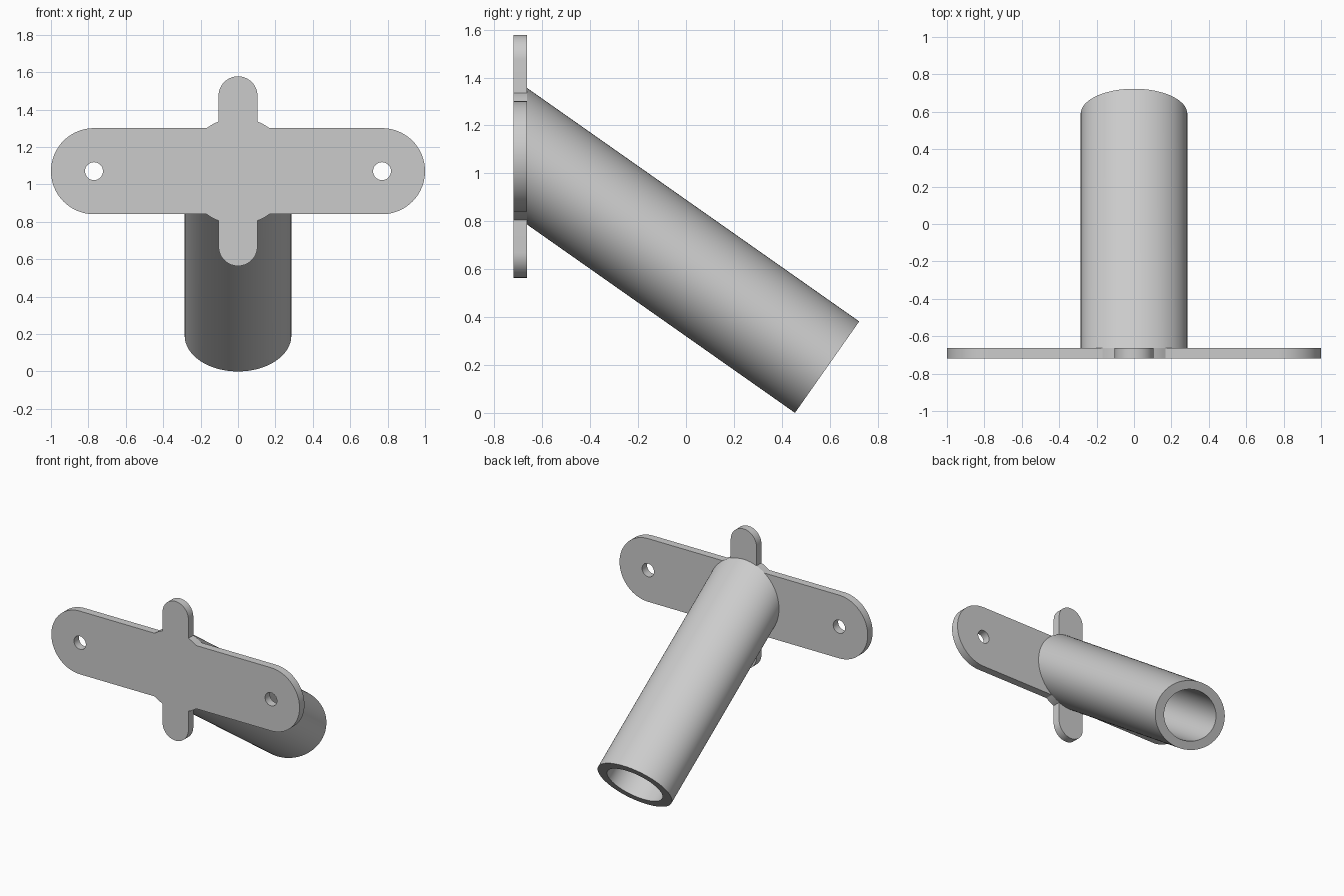
import bpy, bmesh
from math import sin, cos, pi, asin, acos
from mathutils import Vector

cube = bpy.data.objects.get("Cube")
if cube:
    bpy.data.objects.remove(cube)

grey = bpy.data.materials.new("plain grey")
grey.use_nodes = True
colour = (0.6, 0.6, 0.6, 1)
grey.diffuse_color = colour
grey.node_tree.nodes["Principled BSDF"].inputs["Base Color"].default_value = colour

CENTRE_Z = 1.071
FRONT_Y, BACK_Y = -0.72, -0.663
TUBE_R, BORE_R = 0.285, 0.213
ARM_X, ARM_R = 0.77, 0.23       # wide arm: end centre and radius
TAB_Z, TAB_R = 0.403, 0.104     # upright tab: end centre and radius
HOLE_R = 0.048


def arc(cx, cy, r, a, b, n):
    return [(cx + r * cos(a + (b - a) * i / n), cy + r * sin(a + (b - a) * i / n))
            for i in range(n + 1)]


def smooth(obj):
    bpy.ops.object.select_all(action="DESELECT")
    obj.select_set(True)
    bpy.context.view_layer.objects.active = obj
    bpy.ops.object.shade_smooth_by_angle(angle=pi / 6)


# Mounting plate: one quarter of the outline, mirrored twice
quarter = (arc(ARM_X, 0, ARM_R, 0, pi / 2, 20)
           + arc(0, 0, TUBE_R, asin(ARM_R / TUBE_R), acos(TAB_R / TUBE_R), 5)
           + arc(0, TAB_Z, TAB_R, 0, pi / 2, 14))
half = quarter + [(-x, y) for x, y in reversed(quarter[:-1])]
outline = half + [(x, -y) for x, y in reversed(half[1:-1])]
loops = [outline] + [arc(s * ARM_X, 0, HOLE_R, 0, 2 * pi, 32)[:-1] for s in (-1, 1)]

curve = bpy.data.curves.new("mounting_plate", "CURVE")
curve.dimensions = "2D"
curve.fill_mode = "BOTH"
curve.extrude = (BACK_Y - FRONT_Y) / 2
for loop in loops:
    spline = curve.splines.new("POLY")
    spline.points.add(len(loop) - 1)
    for point, (x, y) in zip(spline.points, loop):
        point.co = (x, y, 0, 1)
    spline.use_cyclic_u = True
curve.materials.append(grey)
plate = bpy.data.objects.new("mounting_plate", curve)
plate.location = (0, (FRONT_Y + BACK_Y) / 2, CENTRE_Z)
plate.rotation_euler = (pi / 2, 0, 0)
bpy.context.collection.objects.link(plate)
bpy.ops.object.select_all(action="DESELECT")
plate.select_set(True)
bpy.context.view_layer.objects.active = plate
bpy.ops.object.convert(target="MESH")
plate = bpy.context.view_layer.objects.active
bm = bmesh.new()
bm.from_mesh(plate.data)
bmesh.ops.remove_doubles(bm, verts=bm.verts, dist=0.0005)
bmesh.ops.recalc_face_normals(bm, faces=bm.faces)
bm.to_mesh(plate.data)
bm.free()
smooth(plate)

# Slanted tube: circular where it meets the plate, cut square at the far end
root = Vector((0, BACK_Y, CENTRE_Z))
tip = Vector((0, 0.589, 0.191))
axis = (tip - root).normalized()
N = 96
bm = bmesh.new()


def ring(r, at_tip):
    verts = []
    for i in range(N):
        p = root + Vector((r * cos(2 * pi * i / N), 0, r * sin(2 * pi * i / N)))
        if at_tip:
            p += axis * (tip - p).dot(axis)
        verts.append(bm.verts.new(p))
    return verts


rings = [ring(TUBE_R, False), ring(TUBE_R, True), ring(BORE_R, True), ring(BORE_R, False)]
for k, a in enumerate(rings):
    b = rings[(k + 1) % 4]
    for i in range(N):
        j = (i + 1) % N
        bm.faces.new((a[i], a[j], b[j], b[i]))
bmesh.ops.recalc_face_normals(bm, faces=bm.faces)
mesh = bpy.data.meshes.new("slanted_tube")
bm.to_mesh(mesh)
bm.free()
mesh.materials.append(grey)
tube = bpy.data.objects.new("slanted_tube", mesh)
bpy.context.collection.objects.link(tube)
smooth(tube)
